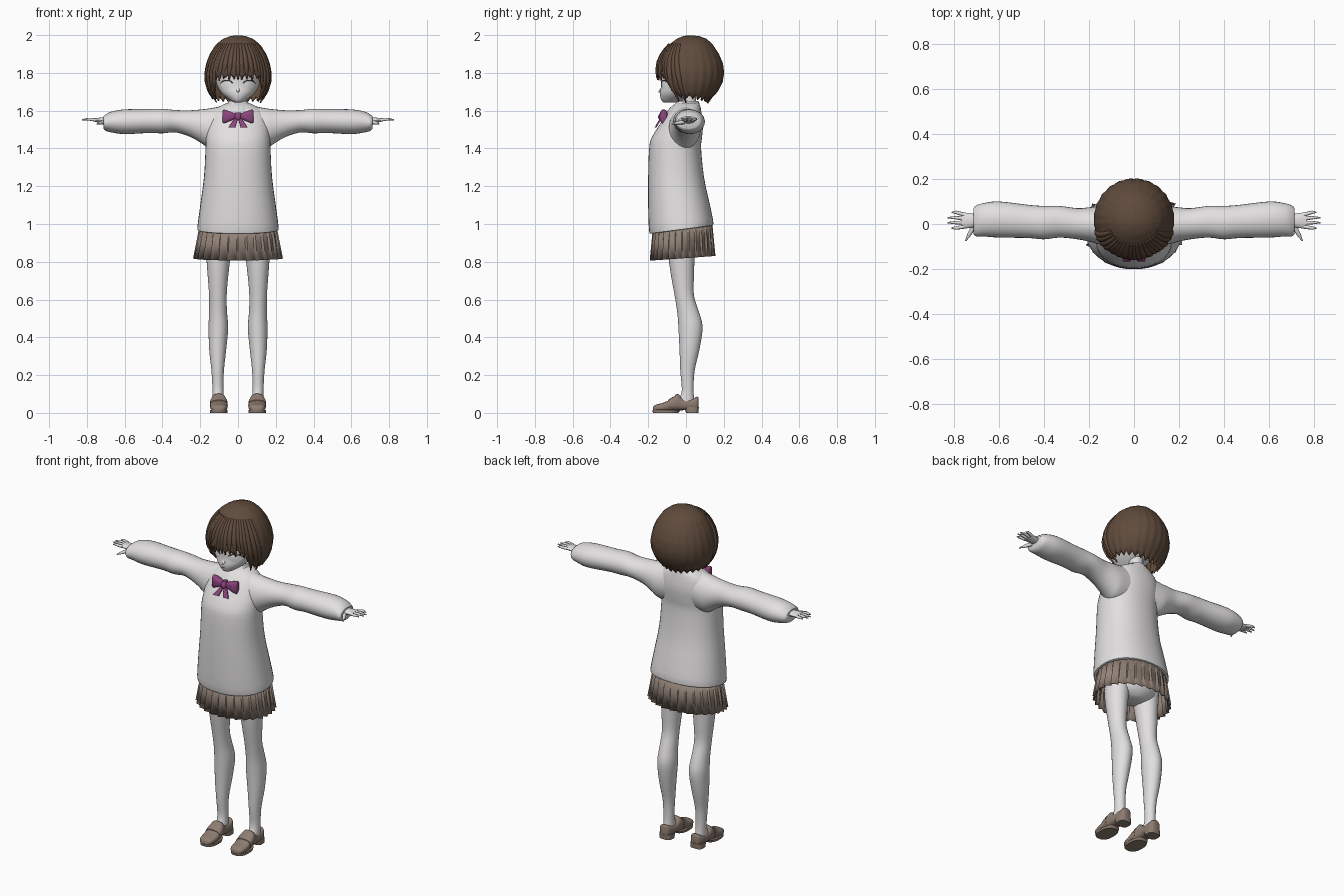
import bpy, bmesh, math
from mathutils import Vector

cube = bpy.data.objects.get("Cube")
if cube:
    bpy.data.objects.remove(cube)


def material(name, rgb):
    mat = bpy.data.materials.new(name)
    mat.use_nodes = True
    mat.diffuse_color = (*rgb, 1)
    mat.node_tree.nodes["Principled BSDF"].inputs["Base Color"].default_value = (*rgb, 1)
    return mat


pale = material("pale grey", (.76, .74, .74))
white = material("eye white", (.88, .87, .87))
brown = material("hair brown", (.115, .07, .045))
taupe = material("skirt taupe", (.29, .225, .185))
leather = material("shoe leather", (.27, .205, .165))
purple = material("bow purple", (.27, .06, .21))


def add_mirror(obj, mirror):
    if mirror:
        obj.modifiers.new("Mirror", "MIRROR").use_clip = False


def finish(name, bm, mat, mirror=False, angle=40):
    bmesh.ops.recalc_face_normals(bm, faces=bm.faces)
    mesh = bpy.data.meshes.new(name)
    bm.to_mesh(mesh)
    bm.free()
    mesh.materials.append(mat)
    mesh.shade_smooth()
    mesh.set_sharp_from_angle(angle=math.radians(angle))
    obj = bpy.data.objects.new(name, mesh)
    bpy.context.collection.objects.link(obj)
    add_mirror(obj, mirror)
    return obj


def smooth_rows(rows, steps):
    """Catmull-Rom resampling of cross-section rows."""
    out = []
    last = len(rows) - 1
    for i in range(last):
        quad = [rows[max(i - 1, 0)], rows[i], rows[i + 1], rows[min(i + 2, last)]]
        for k in range(steps):
            t = k / steps
            out.append([b + .5 * t * (c - a + t * (2*a - 5*b + 4*c - d + t * (3*(b - c) + d - a)))
                        for a, b, c, d in zip(*quad)])
    return out + [rows[-1]]


def bridge(bm, rings, closed=True):
    for lower, upper in zip(rings, rings[1:]):
        count = len(lower)
        for i in range(count if closed else count - 1):
            j = (i + 1) % count
            bm.faces.new((lower[i], lower[j], upper[j], upper[i]))


def loft(name, axis, rows, mat, mirror=False, power=2, steps=3, sides=28, warp=None, angle=40):
    """Rows: position on the axis, then low/high extents on the two other axes in xyz order."""
    bm = bmesh.new()
    rings = []
    for pos, u0, u1, v0, v1 in smooth_rows(rows, steps):
        ring = []
        for i in range(sides):
            a = math.tau * i / sides
            c, s = math.cos(a), math.sin(a)
            u = (u0 + u1) / 2 + (u1 - u0) / 2 * math.copysign(abs(c) ** (2 / power), c)
            v = (v0 + v1) / 2 + (v1 - v0) / 2 * math.copysign(abs(s) ** (2 / power), s)
            point = {"x": (pos, u, v), "y": (u, pos, v), "z": (u, v, pos)}[axis]
            ring.append(bm.verts.new(warp(*point) if warp else point))
        rings.append(ring)
    bridge(bm, rings)
    bm.faces.new(rings[0])
    bm.faces.new(rings[-1])
    return finish(name, bm, mat, mirror, angle)


def strands(name, paths, mat, mirror=False):
    """Each path is a list of (point, radius)."""
    curve = bpy.data.curves.new(name, "CURVE")
    curve.dimensions = "3D"
    curve.bevel_depth = 1
    curve.bevel_resolution = 2
    curve.use_fill_caps = True
    for path in paths:
        spline = curve.splines.new("POLY")
        spline.points.add(len(path) - 1)
        for p, (co, radius) in zip(spline.points, path):
            p.co = (*co, 1)
            p.radius = radius
    curve.materials.append(mat)
    obj = bpy.data.objects.new(name, curve)
    bpy.context.collection.objects.link(obj)
    add_mirror(obj, mirror)


# Sweater body with a hem that rises towards the back
def hem_tilt(x, y, z):
    return x, y, z + (y + .02) * .13 * max(0, min(1, (1.2 - z) / .2))


loft("sweater_body", "z", [
    (.97, -.21, .21, -.185, .135), (.985, -.215, .215, -.195, .145), (1.1, -.2, .2, -.2, .125),
    (1.25, -.18, .18, -.2, .095), (1.4, -.172, .172, -.195, .08), (1.46, -.17, .17, -.18, .085),
    (1.53, -.165, .165, -.137, .09), (1.6, -.135, .135, -.09, .08), (1.64, -.06, .06, -.05, .07)],
    pale, power=2.2, sides=40, warp=hem_tilt)

# Sleeves, with a cuff at the wrist
loft("sleeve", "x", [
    (.08, -.09, .075, 1.4, 1.625), (.15, -.09, .078, 1.4, 1.612), (.19, -.08, .075, 1.425, 1.607),
    (.25, -.068, .07, 1.46, 1.602), (.33, -.06, .08, 1.485, 1.603), (.4, -.068, .08, 1.48, 1.61),
    (.47, -.062, .085, 1.482, 1.608), (.6, -.06, .1, 1.476, 1.607), (.67, -.055, .092, 1.485, 1.595),
    (.7, -.055, .082, 1.493, 1.58), (.712, -.045, .07, 1.505, 1.57)], pale, mirror=True)

# Hands
loft("palm", "x", [(.69, -.012, .042, 1.53, 1.565), (.73, -.018, .048, 1.535, 1.563),
                   (.765, -.02, .052, 1.543, 1.56)], pale, mirror=True, sides=16)
fingers = [[((.755, -.012 + .018 * i, 1.551), .009), ((.79, y, 1.555), .0075), ((tip, y, 1.552), .003)]
           for i, (y, tip) in enumerate([(-.018, .81), (.006, .826), (.028, .826), (.052, .808)])]
fingers.append([((.71, -.01, 1.54), .012), ((.73, -.045, 1.535), .009), ((.747, -.075, 1.53), .003)])
strands("fingers", fingers, pale, mirror=True)

# Pleated skirt
bm = bmesh.new()
pleats = 28
rings = []
for t in (0, .5, 1):
    ring = []
    for i in range(pleats):
        for shift, side in ((0, 1), (.82, -1)):
            a = math.tau * (i + shift) / pleats
            r = 1 + side * (.012 + .03 * t)
            x = (.2 + .028 * t) * r * math.sin(a)
            y = -.018 - (.155 + .012 * t) * r * math.cos(a)
            ring.append(bm.verts.new((x, y, 1 - .18 * t + .07 * y)))
    rings.append(ring)
bridge(bm, rings)
finish("pleated_skirt", bm, taupe, angle=15).modifiers.new("Thickness", "SOLIDIFY").thickness = .004

# Legs and hips
loft("hips", "z", [(.82, -.05, .05, -.06, .04), (.86, -.13, .13, -.1, .08),
                   (.98, -.16, .16, -.12, .1)], pale)
loft("leg", "z", [
    (.03, .07, .135, -.06, .05), (.07, .075, .135, -.04, .045), (.12, .077, .135, -.022, .04),
    (.22, .075, .14, -.03, .045), (.33, .063, .152, -.034, .07), (.45, .052, .156, -.04, .088),
    (.53, .058, .153, -.046, .07), (.62, .06, .153, -.06, .042), (.72, .052, .16, -.078, .042),
    (.82, .04, .167, -.092, .046), (.95, .02, .17, -.1, .06)], pale, mirror=True)

# Loafers: upper, instep strap, sole and heel
loft("shoe_upper", "y", [
    (-.175, .085, .118, .008, .028), (-.163, .065, .138, .008, .042), (-.12, .056, .147, .008, .054),
    (-.075, .057, .146, .01, .075), (-.045, .062, .143, .012, .102), (-.015, .066, .14, .014, .075),
    (.035, .066, .138, .014, .076), (.058, .072, .132, .014, .086), (.066, .082, .122, .018, .08)],
    leather, mirror=True, power=2.6)
loft("shoe_strap", "y", [(-.095, .054, .149, .012, .068), (-.065, .056, .148, .012, .088)],
     leather, mirror=True, power=2.6)
loft("shoe_sole", "z", [(0, .055, .148, -.175, -.04), (.014, .055, .148, -.178, -.03)],
     leather, mirror=True, power=2.5)
loft("shoe_heel", "z", [(0, .064, .14, .0, .066), (.03, .064, .14, -.01, .068)],
     leather, mirror=True, power=3)

# Neck and shirt collar
loft("neck", "z", [(1.58, -.05, .05, -.04, .07), (1.63, -.04, .04, -.025, .055),
                   (1.71, -.04, .04, -.03, .055)], pale)
loft("collar", "z", [(1.59, -.085, .085, -.105, .08), (1.615, -.075, .075, -.085, .078),
                     (1.65, -.05, .05, -.042, .066)], pale, steps=1)

# Bow: loops, tails and knot
loft("bow_loop", "x", [(.005, -.13, -.11, 1.56, 1.582), (.04, -.14, -.098, 1.546, 1.594),
                       (.074, -.136, -.1, 1.532, 1.606), (.082, -.128, -.108, 1.542, 1.596)],
     purple, mirror=True, power=3, sides=20)
loft("bow_tail", "z", [(1.512, .014, .05, -.166, -.156), (1.56, .0, .018, -.138, -.126)],
     purple, mirror=True, power=5)
loft("bow_knot", "z", [(1.55, -.012, .012, -.142, -.115), (1.57, -.016, .016, -.148, -.11),
                       (1.59, -.012, .012, -.135, -.105)], purple, power=3)

# Head, nose and eyes
loft("head", "z", [
    (1.643, -.018, .018, -.115, -.06), (1.655, -.042, .042, -.13, -.01), (1.69, -.085, .085, -.138, .05),
    (1.73, -.11, .11, -.132, .1), (1.78, -.125, .125, -.132, .13), (1.85, -.13, .13, -.13, .14),
    (1.92, -.1, .1, -.1, .12), (1.96, -.05, .05, -.05, .08)], pale, sides=36)
strands("nose", [[((0, -.125, 1.712), .013), ((0, -.145, 1.698), .003)]], pale)


def face_point(x, z, lift=.002):
    return Vector((x, -.015 - .117 * math.sqrt(1 - (x / .114) ** 2) - lift, z))


bm = bmesh.new()
rings = []
for r in (.2, .6, 1):
    rings.append([bm.verts.new(face_point(.06 + .031 * r * math.cos(math.tau * i / 24),
                                          1.738 + .021 * r * math.sin(math.tau * i / 24), .004 - .002 * r))
                  for i in range(24)])
bridge(bm, rings)
bm.faces.new(rings[0])
finish("eye", bm, white, mirror=True)
strands("eyelash", [[(face_point(.06 - .033 * math.cos(a), 1.738 + .023 * math.sin(a)), .0025)
                     for a in (math.pi * i / 10 for i in range(1, 10))]], brown, mirror=True)
strands("mouth", [[(face_point(x, 1.675, .006), .0012) for x in (-.014, 0, .014)]], brown)

# Bobbed hair: rows of height, half width, front depth and back depth around the crown
bob = [(2, 0, 0, 0), (1.995, .04, .035, .05), (1.98, .08, .07, .09), (1.95, .118, .11, .122),
       (1.9, .15, .145, .155), (1.85, .169, .168, .176), (1.8, .178, .178, .182),
       (1.75, .176, .176, .174), (1.7, .16, .155, .148), (1.66, .135, .12, .11), (1.6, .1, .09, .075)]


def hair_point(a, z, scale=1):
    for upper, lower in zip(bob, bob[1:]):
        if z >= lower[0]:
            break
    t = (upper[0] - z) / (upper[0] - lower[0])
    width, front, back = [u + (l - u) * t for u, l in zip(upper[1:], lower[1:])]
    c = math.cos(a)
    return Vector((width * math.sin(a) * scale, .02 - (front if c > 0 else back) * c * scale, z))


def hair_hem(a):
    turn = abs((a + math.pi) % math.tau - math.pi)
    t = max(0, min(1, (turn - .7) / .35))
    return 1.775 - .105 * t * t * (3 - 2 * t) - .035 * max(0, turn - 1.05) / 2.1


bm = bmesh.new()
columns, locks = 144, 24
rings = []
for j in range(1, 25):
    s = j / 24
    ring = []
    for i in range(columns):
        a = math.tau * i / columns
        wave = abs((i * locks / columns) % 1 - .5) * 2
        hem = hair_hem(a) + .022 * wave
        ring.append(bm.verts.new(hair_point(a, 2 - (2 - hem) * s ** 1.6, 1 + .025 * s * (.5 - wave))))
    rings.append(ring)
bridge(bm, rings)
bm.faces.new(rings[0])
hair = finish("hair_bob", bm, brown, angle=35)
shell = hair.modifiers.new("Thickness", "SOLIDIFY")
shell.thickness = .012

# Loose locks over the fringe and sides
paths = []
for i in range(-9, 10):
    a = i * .15 + .03 * math.sin(i * 5)
    low = hair_hem(a) - .012 - .012 * math.sin(i * 3)
    paths.append([(hair_point(a * (.75 + .25 * t), 1.95 + (low - 1.95) * t, .965), .003 + .014 * math.sin(math.pi * (.15 + .85 * t)))
                  for t in (k / 10 for k in range(11))])
strands("hair_locks", paths, brown)
